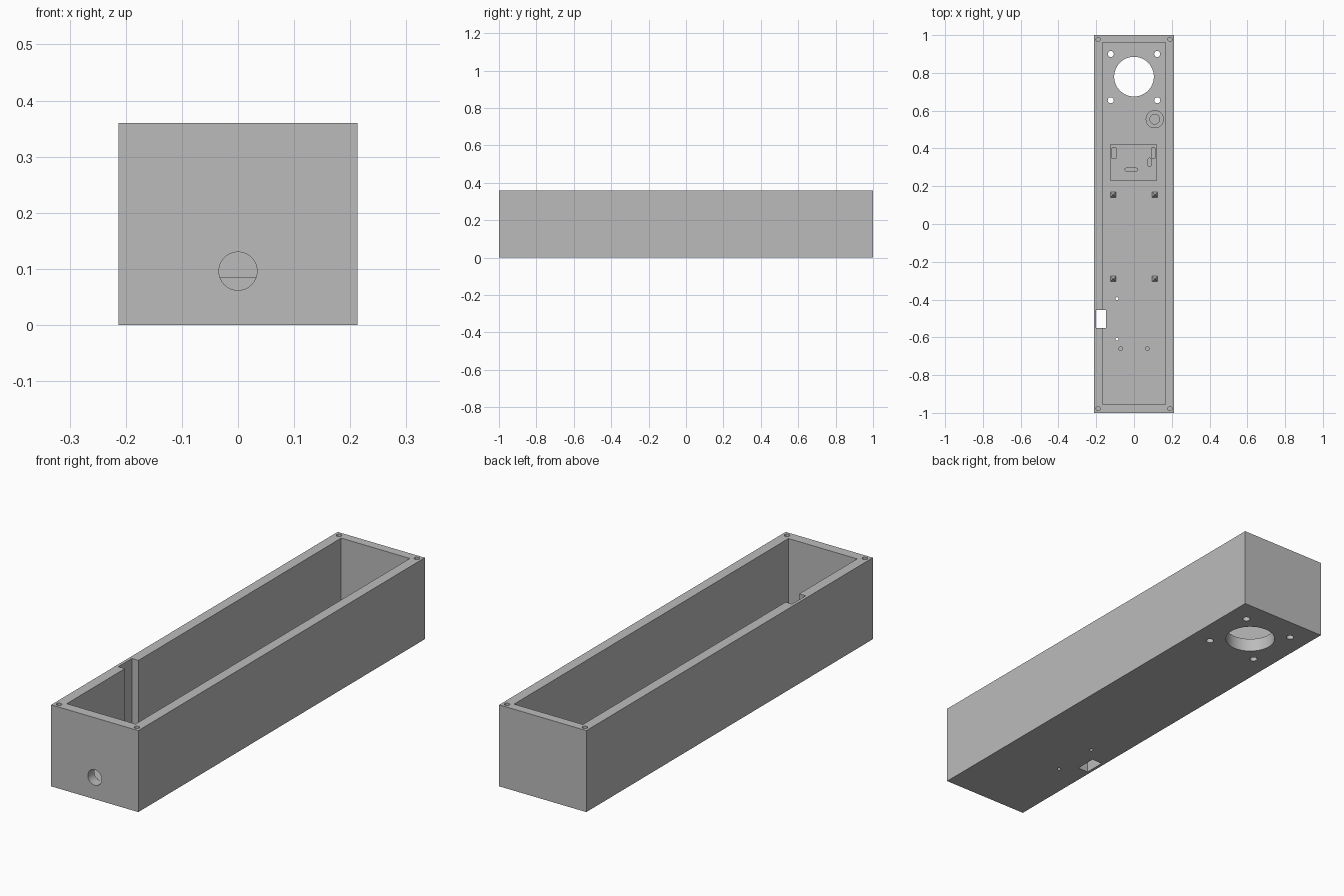
import bpy, bmesh, math
from mathutils import Matrix, Vector

cube = bpy.data.objects.get("Cube")
if cube:
    bpy.data.objects.remove(cube, do_unlink=True)

grey = bpy.data.materials.new("light_grey")
grey.use_nodes = True
COLOR = (0.5, 0.5, 0.5, 1)
grey.diffuse_color = COLOR
grey.node_tree.nodes["Principled BSDF"].inputs["Base Color"].default_value = COLOR

HALF_X, HEIGHT, FLOOR, DECK = 0.213, 0.36, 0.06, 0.085


def finish(name, bm):
    bmesh.ops.recalc_face_normals(bm, faces=bm.faces)
    mesh = bpy.data.meshes.new(name)
    bm.to_mesh(mesh)
    bm.free()
    mesh.materials.append(grey)
    obj = bpy.data.objects.new(name, mesh)
    bpy.context.scene.collection.objects.link(obj)
    return obj


def box(name, x0, x1, y0, y1, z0, z1):
    bm = bmesh.new()
    centre = Vector((x0 + x1, y0 + y1, z0 + z1)) / 2
    size = Matrix.Diagonal((x1 - x0, y1 - y0, z1 - z0, 1))
    bmesh.ops.create_cube(bm, size=1, matrix=Matrix.Translation(centre) @ size)
    return finish(name, bm)


def cylinder(name, x, y, z0, z1, r, segments=24):
    bm = bmesh.new()
    bmesh.ops.create_cone(bm, cap_ends=True, segments=segments, radius1=r, radius2=r,
                          depth=z1 - z0, matrix=Matrix.Translation((x, y, (z0 + z1) / 2)))
    return finish(name, bm)


def rounded_slot(name, x, y, width, length, z0, z1):
    # Stadium outline extruded upward
    bm = bmesh.new()
    r = min(width, length) / 2
    dx, dy = width / 2 - r, length / 2 - r
    start = 0 if dy > dx else -math.pi / 2
    points = []
    for side in (1, -1):
        for i in range(9):
            a = start + i * math.pi / 8 + (0 if side > 0 else math.pi)
            points.append(bm.verts.new((x + side * dx + r * math.cos(a),
                                        y + side * dy + r * math.sin(a), z0)))
    face = bm.faces.new(points)
    new = bmesh.ops.extrude_face_region(bm, geom=[face])["geom"]
    bmesh.ops.translate(bm, vec=(0, 0, z1 - z0),
                        verts=[g for g in new if isinstance(g, bmesh.types.BMVert)])
    return finish(name, bm)


def cut(target, cutters):
    for cutter in cutters:
        mod = target.modifiers.new("cut", "BOOLEAN")
        mod.operation, mod.solver, mod.object = "DIFFERENCE", "EXACT", cutter
        cutter.hide_render = True
    graph = bpy.context.evaluated_depsgraph_get()
    mesh = bpy.data.meshes.new_from_object(target.evaluated_get(graph))
    target.modifiers.clear()
    target.data = mesh
    for cutter in cutters:
        bpy.data.objects.remove(cutter, do_unlink=True)


# Open-topped housing with a wall channel that passes through the floor
housing = box("housing", -HALF_X, HALF_X, -1, 1, 0, HEIGHT)
cutters = [box("cavity", -0.168, 0.168, -0.955, 0.96, FLOOR, 0.5),
           box("wall_channel", -0.2, -0.148, -0.55, -0.455, -0.1, 0.5),
           cylinder("large_opening", 0, 0.78, -0.1, 0.2, 0.105, 64)]

# Cable hole in the front wall
cable = cylinder("cable_hole", 0, 0, -0.06, 0.06, 0.034, 48)
cable.data.transform(Matrix.Translation((0, -0.98, 0.096)) @ Matrix.Rotation(math.pi / 2, 4, "X"))
cutters.append(cable)

# Screw holes: rim corners, around the large opening, and in the floor
for side in (-1, 1):
    for y in (-0.977, 0.977):
        cutters.append(cylinder("rim_hole", side * 0.19, y, 0.26, 0.4, 0.011))
    for y in (0.655, 0.9):
        cutters.append(cylinder("mount_hole", side * 0.123, y, -0.1, 0.2, 0.016))
    cutters.append(cylinder("blind_hole", side * 0.071, -0.66, 0.03, 0.2, 0.01))
for y in (-0.61, -0.395):
    cutters.append(cylinder("small_hole", -0.09, y, -0.1, 0.2, 0.008))
cut(housing, cutters)

# Raised mounting platform with slots
platform = box("platform", -0.126, 0.123, 0.23, 0.42, FLOOR - 0.01, DECK)
cut(platform, [box("slot", -0.116, -0.096, 0.347, 0.402, 0.065, 0.2),
               box("slot", 0.092, 0.112, 0.347, 0.402, 0.065, 0.2),
               rounded_slot("slot", 0.082, 0.326, 0.015, 0.045, 0.07, 0.2),
               rounded_slot("slot", -0.014, 0.288, 0.068, 0.015, 0.07, 0.2)])

# Round boss with a central bore
boss = cylinder("round_boss", 0.11, 0.555, FLOOR - 0.01, DECK, 0.048, 48)
cut(boss, [cylinder("bore", 0.11, 0.555, FLOOR, 0.2, 0.026, 48)])

# Four square pegs with pointed tops
for x in (-0.11, 0.11):
    for y in (-0.29, 0.155):
        bm = bmesh.new()
        place = Matrix.Translation((x, y, 0.07)) @ Matrix.Rotation(math.pi / 4, 4, "Z")
        bmesh.ops.create_cone(bm, cap_ends=True, segments=4, radius1=0.025, radius2=0,
                              depth=0.03, matrix=place)
        finish("square_peg", bm)

# Smooth the round walls while keeping edges sharp
for obj in (housing, platform, boss):
    obj.select_set(True)
bpy.context.view_layer.objects.active = housing
bpy.ops.object.shade_smooth_by_angle(angle=math.radians(30))
